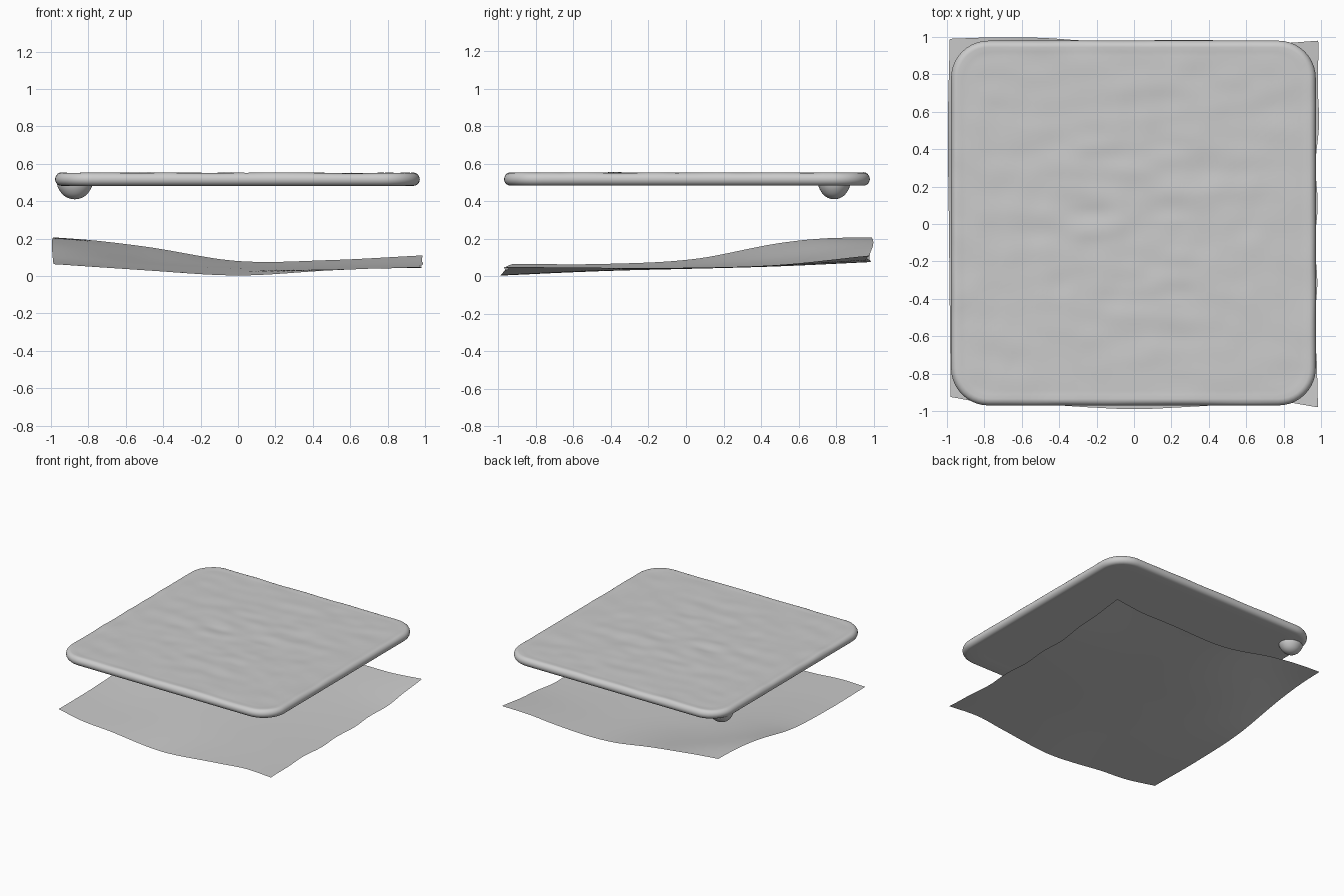
import bpy, bmesh, math
from mathutils import Vector, noise

cube = bpy.data.objects.get("Cube")
if cube:
    bpy.data.objects.remove(cube, do_unlink=True)

grey = bpy.data.materials.new("plain grey")
grey.use_nodes = True
COLOUR = (0.6, 0.6, 0.6, 1)
grey.diffuse_color = COLOUR
grey.node_tree.nodes["Principled BSDF"].inputs["Base Color"].default_value = COLOUR


def finish(bm, name):
    """Turn a bmesh into a smooth grey object."""
    mesh = bpy.data.meshes.new(name)
    bm.to_mesh(mesh)
    bm.free()
    mesh.materials.append(grey)
    for poly in mesh.polygons:
        poly.use_smooth = True
    obj = bpy.data.objects.new(name, mesh)
    bpy.context.collection.objects.link(obj)
    return obj


# Rounded square slab with a rippled top, built from rings around a centre
HALF, CORNER, EDGE, MID = 0.975, 0.2, 0.035, 0.517


def outline(inset):
    """Points of a rounded square, evenly spread along sides and corners."""
    half, radius = HALF - inset, CORNER - inset
    straight = half - radius
    points = []
    for quarter in range(4):
        turn = quarter * math.pi / 2
        c, s = math.cos(turn), math.sin(turn)
        side = [(half, straight * (2 * i / 30 - 1)) for i in range(30)]
        arc = [(straight + radius * math.cos(a), straight + radius * math.sin(a))
               for a in (math.pi / 2 * i / 10 for i in range(10))]
        points += [(x * c - y * s, x * s + y * c) for x, y in side + arc]
    return points


def ripple(x, y):
    strength = 0.003 + 0.006 * math.exp(-3 * (x * x + y * y))
    return strength * noise.noise(Vector((4 * x, 9 * y, 1))) + 0.002 * noise.noise(Vector((9 * x, 7 * y, 5)))


def slab():
    bm = bmesh.new()
    inner = outline(EDGE)
    rings = []

    def add_ring(points, z, bumpy):
        rings.append([bm.verts.new((x - 0.003, y + 0.005, z + (ripple(x, y) if bumpy else 0)))
                      for x, y in points])

    for i in range(1, 40):
        add_ring([(x * i / 40, y * i / 40) for x, y in inner], MID + EDGE - 0.003, True)
    for i in range(11):
        a = math.pi / 2 - math.pi * i / 10
        add_ring(outline(EDGE * (1 - math.cos(a))), MID + EDGE * math.sin(a), i < 3)
    for i in range(9, 0, -1):
        add_ring([(x * i / 10, y * i / 10) for x, y in inner], MID - EDGE + 0.003, False)

    count = len(inner)
    for upper, lower in zip(rings, rings[1:]):
        for i in range(count):
            j = (i + 1) % count
            bm.faces.new((upper[i], lower[i], lower[j], upper[j]))
    bm.faces.new(rings[0])
    bm.faces.new(rings[-1][::-1])
    bmesh.ops.recalc_face_normals(bm, faces=bm.faces)
    return finish(bm, "slab")


slab()

# Small drooping bulge under the back corner
bm = bmesh.new()
bmesh.ops.create_uvsphere(bm, u_segments=32, v_segments=20, radius=1)
for v in bm.verts:
    flare = 1 + 0.15 * max(0, v.co.z + 0.5)
    v.co = (-0.873 + 0.088 * v.co.x * flare, 0.79 + 0.08 * v.co.y * flare,
            0.49 + (0.08 if v.co.z < 0 else 0.04) * v.co.z)
finish(bm, "corner_bulge")

# Thin sheet under the slab, its heights smoothly spread from a coarse grid
HEIGHTS = [
    (0.065, 0.030, 0.003, 0.030, 0.050),
    (0.065, 0.035, 0.025, 0.035, 0.045),
    (0.090, 0.055, 0.040, 0.040, 0.045),
    (0.175, 0.090, 0.055, 0.055, 0.060),
    (0.200, 0.155, 0.080, 0.085, 0.110),
]


def spline(values, t):
    """Catmull-Rom value at t between -1 and 1."""
    pos = (t + 1) / 2 * (len(values) - 1)
    i = min(int(pos), len(values) - 2)
    f = pos - i
    b, c = values[i], values[i + 1]
    a = values[i - 1] if i > 0 else 2 * b - c
    d = values[i + 2] if i + 2 < len(values) else 2 * c - b
    return b + f / 2 * (c - a + f * (2 * a - 5 * b + 4 * c - d + f * (3 * (b - c) + d - a)))


# Edge positions, each running from the low to the high end
LEFT = (-0.98, -0.985, -0.99, -0.995, -0.985)
RIGHT = (0.985, 0.97, 0.975, 0.975, 0.985, 0.985)
FRONT = (-0.925, -0.965, -0.965, -0.98, -0.99, -0.98, -0.965, -0.945, -0.98)
BACK = (0.99, 0.998, 0.995, 0.98, 0.98, 0.985, 0.98, 0.965, 0.98)

bm = bmesh.new()
bmesh.ops.create_grid(bm, x_segments=64, y_segments=64, size=1)
for v in bm.verts:
    u, w = v.co.x, v.co.y
    z = spline([spline(row, u) for row in HEIGHTS], w)
    z += 0.015 * math.exp(-14 * ((u + 0.85) ** 2 + (w - 0.8) ** 2))
    x0, x1 = spline(LEFT, w), spline(RIGHT, w)
    y0, y1 = spline(FRONT, u), spline(BACK, u)
    x1 += 0.008 * math.sin(14 * w) * (1 - w * w)
    v.co = (x0 + (x1 - x0) * (u + 1) / 2, y0 + (y1 - y0) * (w + 1) / 2, max(z, 0))
finish(bm, "lower_sheet")
